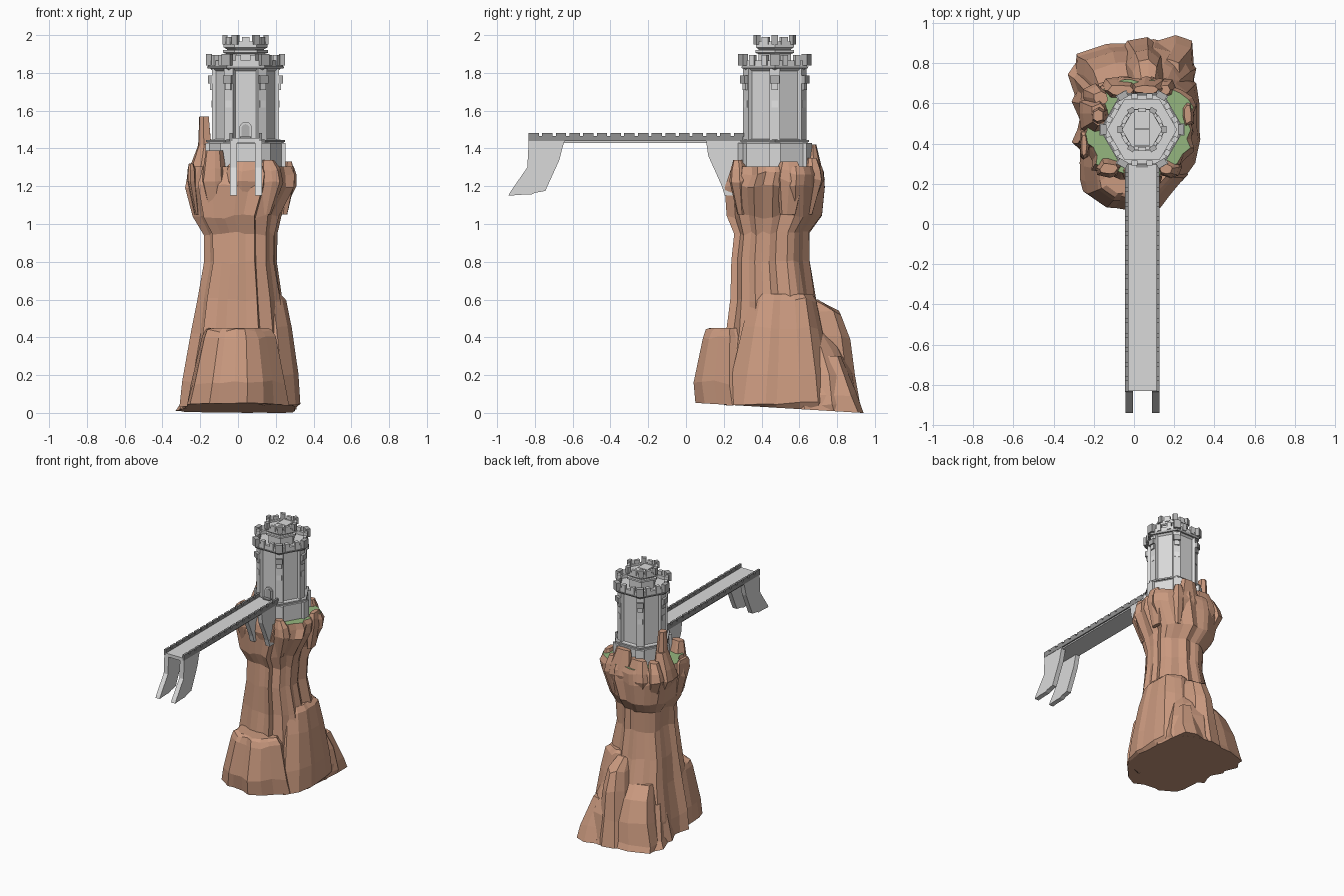
import bpy, bmesh, math, random
from mathutils import Matrix

if "Cube" in bpy.data.objects:
    bpy.data.objects.remove(bpy.data.objects["Cube"])


def material(name, rgb):
    m = bpy.data.materials.new(name)
    m.diffuse_color = (*rgb, 1)
    m.use_nodes = True
    m.node_tree.nodes["Principled BSDF"].inputs["Base Color"].default_value = m.diffuse_color
    return m


ROCK = material("red_rock", (0.60, 0.325, 0.215))
GRASS = material("grass", (0.30, 0.47, 0.21))
STONE = material("pale_stone", (0.70, 0.70, 0.70))
MID = material("mid_stone", (0.45, 0.45, 0.45))
DARK = material("dark_stone", (0.29, 0.29, 0.29))
LIGHT = material("window_white", (0.95, 0.95, 0.95))
TX, TY = 0.04, 0.47          # tower axis


def finish(name, bm, *mats):
    bmesh.ops.recalc_face_normals(bm, faces=bm.faces)
    me = bpy.data.meshes.new(name)
    bm.to_mesh(me)
    bm.free()
    for m in mats:
        me.materials.append(m)
    ob = bpy.data.objects.new(name, me)
    bpy.context.collection.objects.link(ob)
    return ob


def skin(bm, rings):
    """Join vertex rings with quads and close both ends."""
    rows = [[bm.verts.new(p) for p in r] for r in rings]
    n = len(rows[0])
    for a, b in zip(rows, rows[1:]):
        for i in range(n):
            bm.faces.new((a[i], a[(i + 1) % n], b[(i + 1) % n], b[i]))
    bm.faces.new(rows[0][::-1])
    return bm.faces.new(rows[-1])


def rock(name, levels, n, seed, power=2.6, rough=0.09, ground=False, top=ROCK):
    """Craggy loft; each level is (z, xmin, xmax, ymin, ymax)."""
    rnd = random.Random(seed)
    ang = [(i + rnd.uniform(-0.36, 0.36)) * math.tau / n for i in range(n)]
    mul = [1 + rnd.uniform(-rough, rough) for _ in ang]
    rings = []
    for k, (z, x0, x1, y0, y1) in enumerate(levels):
        pts = []
        for a, m in zip(ang, mul):
            c, s = math.cos(a), math.sin(a)
            r = (abs(c) ** power + abs(s) ** power) ** (-1 / power)
            r *= m + rnd.uniform(-rough, rough) * 0.2
            pts.append((r * c, r * s))
        lo = [min(p[i] for p in pts) for i in (0, 1)]
        hi = [max(p[i] for p in pts) for i in (0, 1)]
        ring = []
        for px, py in pts:
            x = x0 + (x1 - x0) * (px - lo[0]) / (hi[0] - lo[0])
            y = y0 + (y1 - y0) * (py - lo[1]) / (hi[1] - lo[1])
            zz = max(0, 0.056 - 0.06 * y) if ground and k == 0 else z
            if 0 < k < len(levels) - 1:
                zz += rnd.uniform(-0.012, 0.012)
            ring.append((x, y, zz))
        rings.append(ring)
    bm = bmesh.new()
    skin(bm, rings).material_index = 1
    finish(name, bm, ROCK, top)


def lathe(name, profile, mat, n=6):
    bm = bmesh.new()
    skin(bm, [[(TX + r * math.cos(i * math.tau / n), TY + r * math.sin(i * math.tau / n), z)
               for i in range(n)] for r, z in profile])
    return finish(name, bm, mat)


def add_box(bm, center, size, angle=0.0, pivot=(0, 0)):
    m = (Matrix.Translation((*pivot, 0)) @ Matrix.Rotation(angle, 4, 'Z')
         @ Matrix.Translation(center) @ Matrix.Diagonal((*size, 1)))
    bmesh.ops.create_cube(bm, size=1, matrix=m)


def around(name, mat, r, z0, z1, depth, width, offset=0.0, angles=range(0, 360, 60)):
    """Repeat a box round the tower; r is its outer face."""
    bm = bmesh.new()
    for a in angles:
        add_box(bm, (r - depth / 2, offset, (z0 + z1) / 2), (depth, width, z1 - z0),
                math.radians(a), (TX, TY))
    return finish(name, bm, mat)


def box(name, mat, x0, x1, y0, y1, z0, z1):
    bm = bmesh.new()
    add_box(bm, ((x0 + x1) / 2, (y0 + y1) / 2, (z0 + z1) / 2), (x1 - x0, y1 - y0, z1 - z0))
    return finish(name, bm, mat)


def slab(name, mat, points, axis, a, b):
    """Extrude a 2D profile along x (points y,z) or y (points x,z)."""
    bm = bmesh.new()
    place = (lambda p, t: (t, p[0], p[1])) if axis == 'x' else (lambda p, t: (p[0], t, p[1]))
    skin(bm, [[place(p, t) for p in points] for t in (a, b)])
    return finish(name, bm, mat)


# Rock pillar with grassy top
rock("rock_pillar", [
    (0, -.31, .31, .17, .82), (.16, -.295, .305, .17, .80), (.42, -.25, .265, .21, .74),
    (.60, -.215, .235, .235, .69), (.80, -.18, .205, .24, .655), (.95, -.18, .21, .255, .655),
    (1.04, -.24, .23, .215, .72), (1.20, -.28, .31, .205, .735), (1.27, -.265, .31, .23, .73),
    (1.305, -.255, .295, .24, .72)], 30, 4, 2.8, .10, ground=True, top=GRASS)

# Buttresses at the foot
rock("front_buttress", [
    (0, -.27, .27, .05, .55), (.16, -.25, .25, .04, .52), (.40, -.19, .20, .09, .45),
    (.435, -.17, .18, .105, .42), (.45, -.15, .16, .13, .40)], 20, 8, 2.2, .09, True)
rock("right_buttress", [
    (0, .0, .31, .20, .79), (.05, .0, .33, .20, .79), (.20, .0, .32, .23, .77),
    (.45, .0, .285, .29, .72), (.60, .0, .255, .33, .69), (.63, .0, .225, .35, .67)],
    18, 3, 3.2, .06, True)
rock("back_buttress", [
    (0, -.31, .30, .48, .92), (.05, -.30, .31, .48, .905), (.20, -.26, .28, .48, .88),
    (.34, -.22, .23, .48, .82), (.44, -.19, .19, .48, .74)], 18, 12, 3.5, .06, True)
rock("back_ridge", [
    (0, -.10, .19, .55, .93), (.2, -.07, .17, .55, .895), (.40, -.04, .15, .55, .87),
    (.53, -.01, .13, .55, .82), (.60, .02, .11, .55, .70)], 10, 5, 3, .06, True)
rock("left_spur", [(0, -.33, -.1, .60, .82), (.06, -.30, -.1, .60, .79),
                   (.3, -.24, -.1, .58, .70)], 8, 6, 2.2, .06, True)
rock("right_spur", [(0, .1, .30, .60, .94), (.1, .1, .295, .60, .90),
                    (.3, .1, .23, .60, .82)], 8, 16, 4, .05, True)

# Crags round the rim, rooted inside the pillar
crags = [
    ((-.275, -.12, .44, .64), (-.21, -.14, .49, .60), 1.42),
    ((-.22, -.12, .48, .60), (-.205, -.155, .51, .57), 1.57),
    ((-.255, -.14, .57, .70), (-.20, -.13, .59, .66), 1.36),
    ((-.17, .03, .61, .73), (-.13, .0, .64, .69), 1.37),
    ((-.02, .18, .62, .735), (.0, .12, .65, .69), 1.42),
    ((.10, .21, .62, .72), (.12, .18, .64, .69), 1.35),
    ((.23, .30, .48, .62), (.25, .285, .50, .59), 1.33),
    ((.12, .24, .23, .33), (.13, .19, .25, .30), 1.34),
    ((-.19, -.06, .23, .34), (-.17, -.08, .25, .30), 1.39),
    ((-.08, .15, .21, .32), (-.03, .11, .24, .30), 1.33),
    ((-.27, -.22, .32, .46), (-.26, -.235, .34, .44), 1.32)]
for i, (lo, hi, z) in enumerate(crags):
    mid = [a * .7 + b * .3 for a, b in zip(lo, hi)]
    root = [a * .9 + c * .1 for a, c in zip(hi, (TX, TX, TY, TY))]
    rock(f"rim_crag_{i + 1}", [(1.05, *root), (1.23, *lo), (1.29, *mid), (z, *hi)],
         8, 30 + i, 2.6, .08)

# Hexagonal tower: plinth, shaft, corbelled roof, turret
lathe("tower", [(.207, 1.22), (.207, 1.425), (.19, 1.445), (.172, 1.45), (.172, 1.81),
                (.198, 1.832), (.198, 1.865), (.172, 1.865), (.172, 1.84), (.098, 1.84),
                (.098, 1.925), (.116, 1.935), (.116, 1.965), (.098, 1.965), (.098, 1.95)], STONE)
lathe("plinth_band", [(.21, 1.434), (.21, 1.446), (.17, 1.446), (.17, 1.434)], MID)
lathe("roof_band", [(.2, 1.822), (.205, 1.833), (.17, 1.833), (.17, 1.822)], MID)
lathe("turret_band", [(.1, 1.90), (.119, 1.907), (.119, 1.92), (.1, 1.92)], STONE)
around("corner_pilasters", STONE, .178, 1.44, 1.83, .04, .055)
around("plinth_corners", STONE, .211, 1.24, 1.43, .05, .06)
around("corner_windows", LIGHT, .181, 1.617, 1.655, .006, .035)
around("corner_brackets", MID, .198, 1.745, 1.785, .04, .05)
around("bracket_feet", STONE, .188, 1.71, 1.745, .03, .035)
around("corner_merlons", MID, .21, 1.838, 1.90, .032, .05)
faces = range(30, 390, 60)
for s in (-1, 1):
    around("face_merlons", STONE, .179, 1.84, 1.895, .026, .03, s * .038, faces)
around("turret_corner_merlons", MID, .121, 1.95, 2.0, .025, .034)
around("turret_face_merlons", STONE, .107, 1.95, 1.99, .02, .04, 0, faces)
for y in (.39, .475):
    box("roof_hatch", STONE, .0, .08, y, y + .08, 1.94, 1.962)


# Arched door facing the bridge
def arch(w, z0, z1):
    return [(TX - w, z0), (TX + w, z0)] + [
        (TX + w * math.cos(i * math.pi / 6), z1 + w * math.sin(i * math.pi / 6)) for i in range(7)]


slab("door_frame", STONE, arch(.034, 1.44, 1.507), 'y', .312, .33)
slab("door", MID, arch(.022, 1.44, 1.507), 'y', .308, .33)
box("door_step", DARK, .01, .07, .28, .31, 1.44, 1.462)

# Bridge: deck, crenellated parapets, paired leg walls
box("bridge_deck", STONE, -.035, .118, -.832, .30, 1.43, 1.455)
far_leg = [(-.832, 1.45), (-.64, 1.45), (-.655, 1.40), (-.67, 1.34), (-.745, 1.175),
           (-.80, 1.165), (-.82, 1.155), (-.87, 1.155), (-.94, 1.15), (-.93, 1.17), (-.84, 1.30)]
near_leg = [(.30, 1.45), (.105, 1.45), (.118, 1.36), (.15, 1.29), (.19, 1.20), (.205, 1.15),
            (.30, 1.15)]
for side, x0, x1, px in (("left", -.042, -.006, -.042), ("right", .09, .126, .114)):
    slab(f"far_leg_{side}", STONE, far_leg, 'x', x0, x1)
    slab(f"near_leg_{side}", STONE, near_leg, 'x', x0, x1)
    bm = bmesh.new()
    add_box(bm, (px + .006, -.267, 1.4525), (.016, 1.136, .025))
    for i in range(16):
        add_box(bm, (px + .006, -.807 + i * .0725, 1.4715), (.016, .055, .019))
    finish(f"parapet_{side}", bm, DARK)
